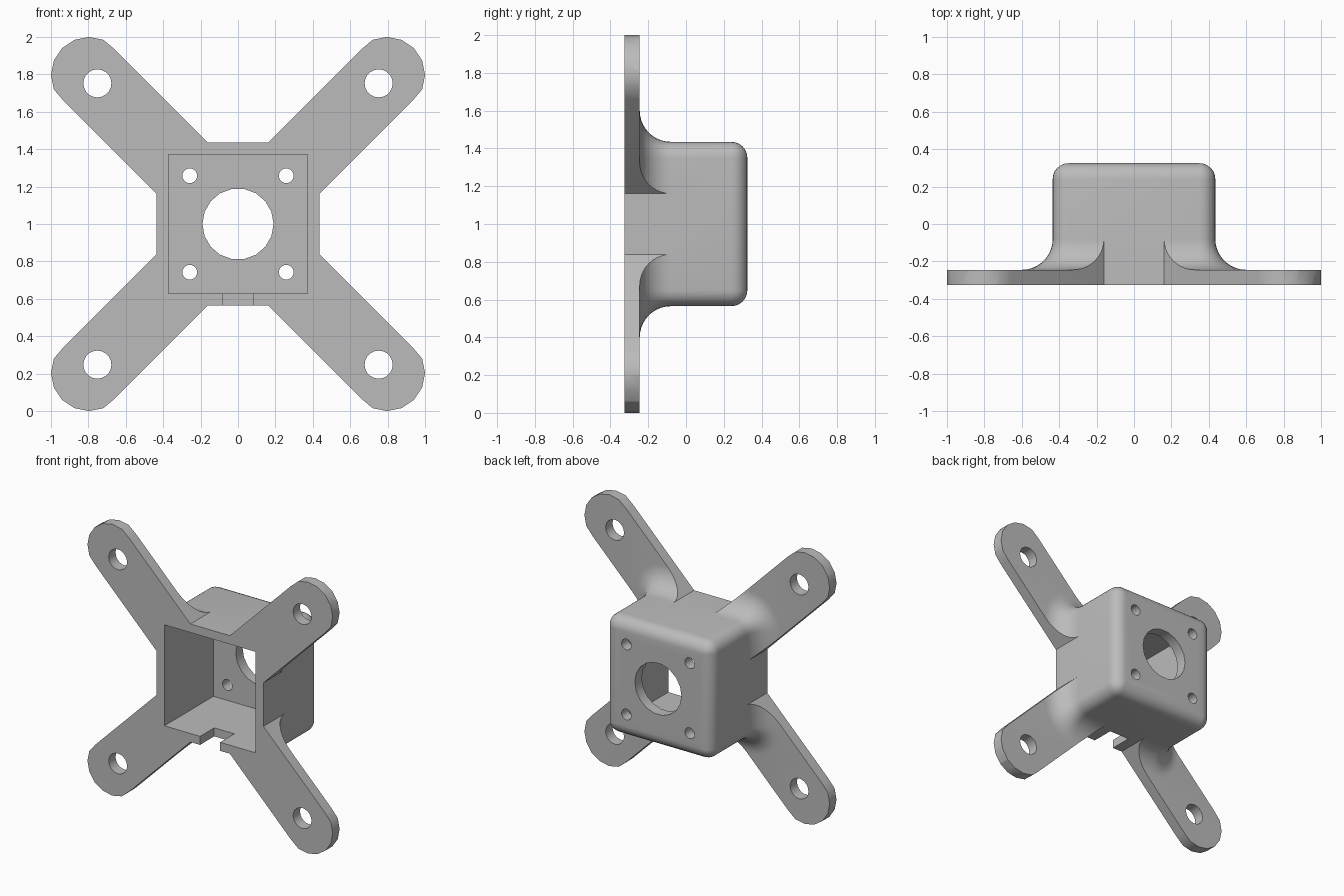
import bpy
import bmesh
from math import sin, cos, pi, radians
from mathutils import Vector

cube = bpy.data.objects.get("Cube")
if cube:
    bpy.data.objects.remove(cube, do_unlink=True)

FRONT, BACK, PLATE_BACK = -0.325, 0.325, -0.245
HALF, ROUND, FLARE = 0.435, 0.085, 0.165
MID = 1.0  # height of the centre axis


def loft(name, rings):
    """Skin a stack of (outline, y) rings and cap both ends."""
    bm = bmesh.new()
    loops = [[bm.verts.new((x, y, z + MID)) for x, z in pts] for pts, y in rings]
    n = len(loops[0])
    for a, b in zip(loops, loops[1:]):
        for i in range(n):
            j = (i + 1) % n
            bm.faces.new((a[i], a[j], b[j], b[i]))
    bm.faces.new(loops[0])
    bm.faces.new(loops[-1])
    bmesh.ops.recalc_face_normals(bm, faces=bm.faces)
    mesh = bpy.data.meshes.new(name)
    bm.to_mesh(mesh)
    bm.free()
    ob = bpy.data.objects.new(name, mesh)
    bpy.context.collection.objects.link(ob)
    return ob


def circle(cx, cz, r, n):
    return [(cx + r * cos(2 * pi * i / n), cz + r * sin(2 * pi * i / n)) for i in range(n)]


def rect(x0, x1, z0, z1):
    return [(x0, z0), (x1, z0), (x1, z1), (x0, z1)]


def rounded_square(h, r, steps=6):
    pts = []
    for q, (sx, sz) in enumerate([(1, 1), (-1, 1), (-1, -1), (1, -1)]):
        for i in range(steps + 1):
            a = pi / 2 * (q + i / steps)
            pts.append((sx * (h - r) + r * cos(a), sz * (h - r) + r * sin(a)))
    return pts


def combine(ob, tool, operation):
    """Apply a boolean, then drop the tool object."""
    mod = ob.modifiers.new(operation, 'BOOLEAN')
    mod.operation, mod.solver, mod.object = operation, 'EXACT', tool
    bpy.context.view_layer.objects.active = ob
    bpy.ops.object.modifier_apply(modifier=mod.name)
    bpy.data.objects.remove(tool, do_unlink=True)


# Cross-shaped outline: four diagonal arms with round ends
width, reach, tip = 0.194, 0.797, 0.203
outline = []
for k in range(4):
    diag = pi / 4 + k * pi / 2
    d = Vector((cos(diag), sin(diag)))
    s = Vector((-d.y, d.x))
    outline.append(tuple(d * width - s * width))
    end = d * reach * 2 ** 0.5
    for i in range(9):
        a = -pi / 2 + pi * i / 8
        side = max(-width, min(width, tip * sin(a)))
        outline.append(tuple(end + d * tip * cos(a) + s * side))
cross = loft("cross_outline", [(outline, FRONT), (outline, 0.2)])

# Plate with a concave flare climbing towards the box, trimmed to the arms
rings = [(rounded_square(1.3, 0.3), FRONT), (rounded_square(1.3, 0.3), PLATE_BACK)]
for i in range(11):
    t = pi / 2 * i / 10
    grow = FLARE * (1 - sin(t))
    rings.append((rounded_square(HALF + grow, ROUND + grow),
                  PLATE_BACK + FLARE * (1 - cos(t))))
rings.append((rounded_square(HALF - 0.03, ROUND), PLATE_BACK + FLARE + 0.005))
arms = loft("mounting_arms", rings)
combine(arms, cross, 'INTERSECT')

# Box with rounded sides and back
rings = [(rounded_square(HALF, ROUND), FRONT)]
for i in range(7):
    t = pi / 2 * i / 6
    rings.append((rounded_square(HALF - ROUND * (1 - cos(t)), max(ROUND * cos(t), 0.002)),
                  BACK - ROUND + ROUND * sin(t)))
bracket = loft("mounting_bracket", rings)
combine(bracket, arms, 'UNION')


def cut(pts, y0, y1):
    combine(bracket, loft("cutter", [(pts, y0), (pts, y1)]), 'DIFFERENCE')


# Open cavity and the cable notch in the bottom wall
cut(rect(-0.372, 0.372, -0.372, 0.372), -0.5, BACK - 0.08)
cut(rect(-0.082, 0.082, -0.6, -0.3), -0.5, FRONT + 0.165)

# Central opening, screw holes and arm holes
cut(circle(0, 0, 0.19, 18), 0, 0.5)
for sx in (-1, 1):
    for sz in (-1, 1):
        cut(circle(sx * 0.258, sz * 0.258, 0.04, 16), 0, 0.5)
        cut(circle(sx * 0.752, sz * 0.752, 0.075, 20), -0.5, 0)

# Single grey finish
grey = bpy.data.materials.new("plain_grey")
grey.use_nodes = True
colour = (0.5, 0.5, 0.5, 1)
grey.diffuse_color = colour
grey.node_tree.nodes["Principled BSDF"].inputs["Base Color"].default_value = colour
bracket.data.materials.clear()
bracket.data.materials.append(grey)
for face in bracket.data.polygons:
    face.material_index = 0

bpy.ops.object.select_all(action='DESELECT')
bracket.select_set(True)
bpy.context.view_layer.objects.active = bracket
bpy.ops.object.shade_smooth_by_angle(angle=radians(30))
